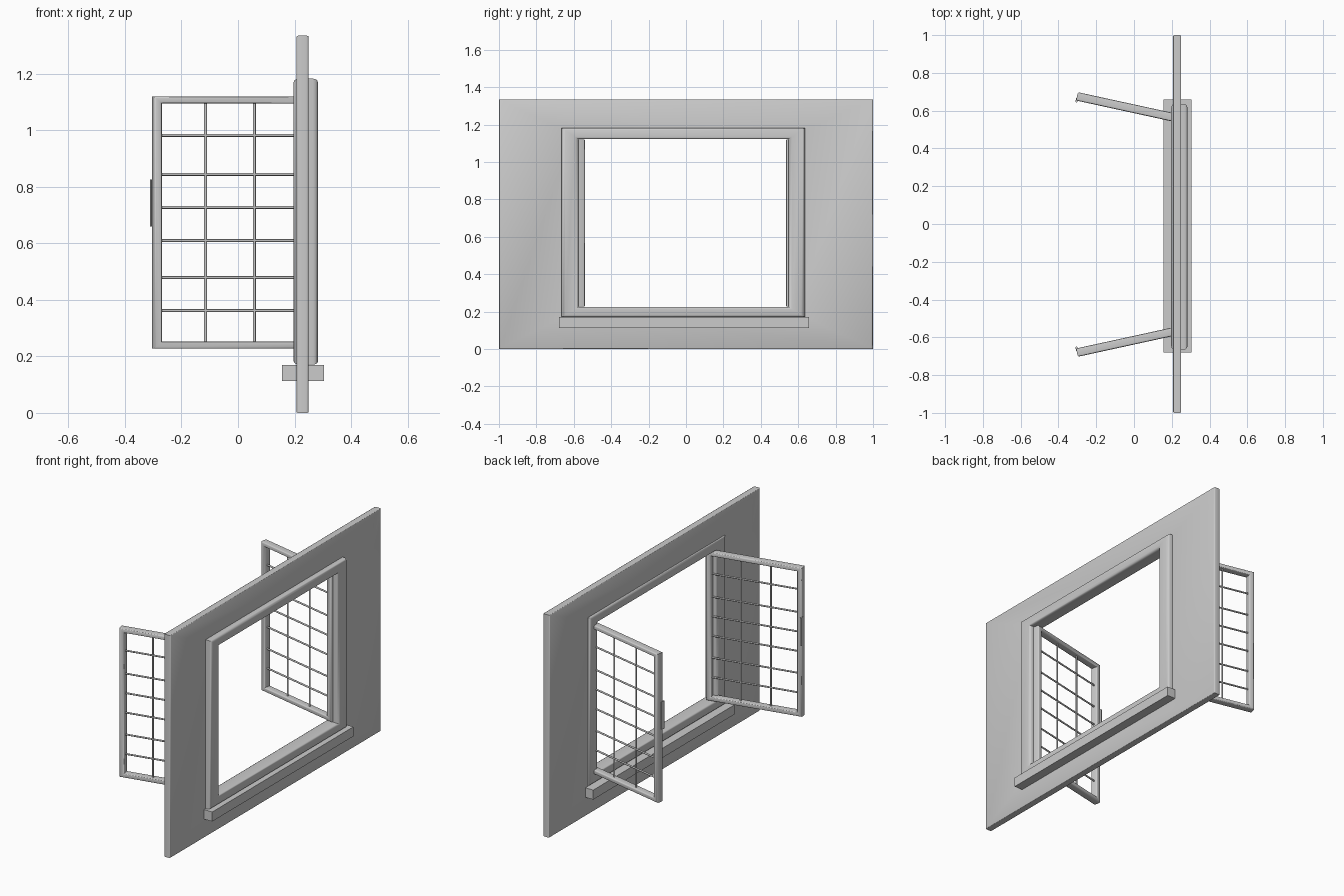
import bpy, bmesh, math
from mathutils import Matrix, Vector

if "Cube" in bpy.data.objects:
    bpy.data.objects.remove(bpy.data.objects["Cube"])


def finish(bm, name, matrix=None):
    if matrix:
        bm.transform(matrix)
    bmesh.ops.recalc_face_normals(bm, faces=bm.faces)
    me = bpy.data.meshes.new(name)
    bm.to_mesh(me)
    bm.free()
    ob = bpy.data.objects.new(name, me)
    bpy.context.collection.objects.link(ob)
    bpy.context.view_layer.objects.active = ob
    ob.select_set(True)
    bpy.ops.object.shade_smooth_by_angle(angle=math.radians(40))
    ob.select_set(False)
    return ob


def rounded_section(rd, rt, seg=3):
    """Closed rounded rectangle in the unit square: (inward, depth)."""
    pts = []
    for cx, cy, a0 in ((1 - rd, 1 - rt, 0), (rd, 1 - rt, 90), (rd, rt, 180), (1 - rd, rt, 270)):
        for i in range(seg + 1):
            a = math.radians(a0 + 90 * i / seg)
            pts.append((cx + rd * math.cos(a), cy + rt * math.sin(a)))
    return pts


def ring(name, outer, inner, x0, x1, section, matrix=None):
    """Mitred rectangular frame in the YZ plane; rects are (y0, y1, z0, z1)."""
    bm = bmesh.new()
    loops = []
    for iy, iz in ((0, 2), (1, 2), (1, 3), (0, 3)):
        loops.append([bm.verts.new((x0 + (x1 - x0) * t,
                                    outer[iy] + (inner[iy] - outer[iy]) * d,
                                    outer[iz] + (inner[iz] - outer[iz]) * d))
                      for d, t in section])
    n = len(section)
    for k in range(4):
        a, b = loops[k], loops[(k + 1) % 4]
        for i in range(n):
            j = (i + 1) % n
            bm.faces.new((a[i], a[j], b[j], b[i]))
    return finish(bm, name, matrix)


def box(name, lo, hi, matrix=None):
    bm = bmesh.new()
    bmesh.ops.create_cube(bm, size=1)
    lo, hi = Vector(lo), Vector(hi)
    bmesh.ops.scale(bm, vec=hi - lo, verts=bm.verts)
    bmesh.ops.translate(bm, vec=(lo + hi) / 2, verts=bm.verts)
    return finish(bm, name, matrix)


def rod(name, a, b, r, matrix):
    a, b = Vector(a), Vector(b)
    bm = bmesh.new()
    bmesh.ops.create_cone(bm, cap_ends=True, segments=10, radius1=r, radius2=r, depth=(b - a).length)
    rot = (b - a).to_track_quat('Z', 'Y').to_matrix().to_4x4()
    return finish(bm, name, matrix @ Matrix.Translation((a + b) / 2) @ rot)


# Wall panel, window frame and sill
ring("wall", (-1, 1, 0, 1.335), (-0.60, 0.575, 0.2, 1.145), 0.207, 0.25, rounded_section(0.02, 0.18))
ring("window_frame", (-0.665, 0.635, 0.171, 1.183), (-0.575, 0.547, 0.225, 1.122),
     0.197, 0.283, rounded_section(0.22, 0.2))
box("sill", (0.155, -0.68, 0.113), (0.305, 0.658, 0.17))

# Pair of open shutters: local y runs from the hinge outward, local x is thickness
W, Z0, Z1, H = 0.565, 0.227, 1.12, 0.0225
sn = 0.213
c = math.sqrt(1 - sn * sn)
for side, s in (("left", 1), ("right", -1)):
    m = Matrix(((sn, -c, 0, 0.25), (s * c, s * sn, 0, s * 0.558 - 0.0025), (0, 0, 1, 0), (0, 0, 0, 1)))
    ring(side + "_shutter_frame", (0, W, Z0, Z1), (0.03, W - 0.03, Z0 + 0.025, Z1 - 0.025),
         -H, H, rounded_section(0.25, 0.2), m)
    for i, z in enumerate((0.362, 0.479, 0.61, 0.727, 0.844, 0.982)):
        rod(f"{side}_cross_bar_{i}", (0, 0.015, z), (0, W - 0.015, z), 0.005, m)
    for i, y in enumerate((0.1965, 0.3736)):
        rod(f"{side}_upright_bar_{i}", (0, y, Z0 + 0.01), (0, y, Z1 - 0.01), 0.005, m)
    # Slim latch handle on the free edge
    box(side + "_handle", (-H - 0.009, W - 0.008, 0.66), (-H + 0.015, W + 0.002, 0.826), m)
